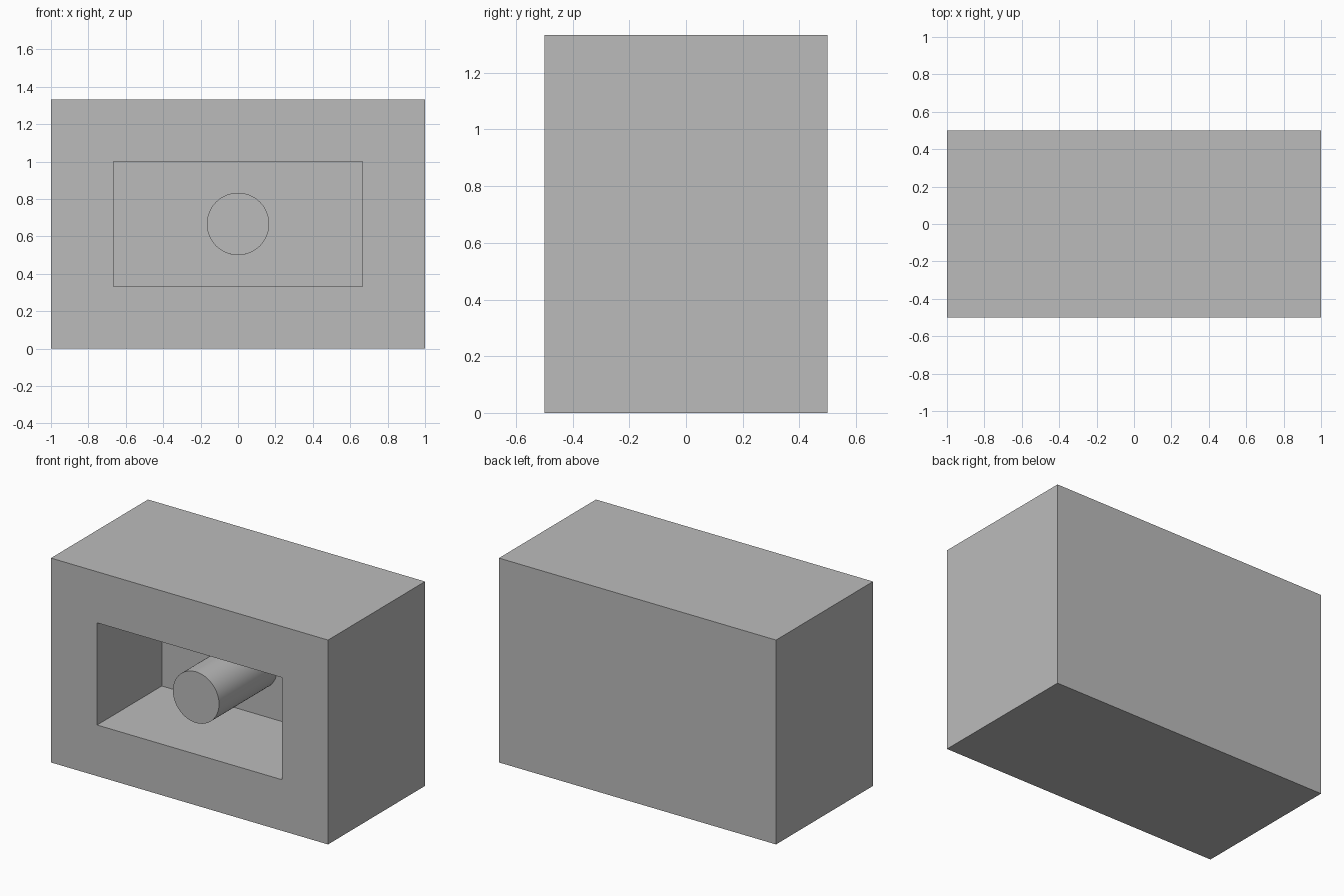
import bpy
import bmesh
from math import radians
from mathutils import Matrix

cube = bpy.data.objects.get("Cube")
if cube:
    bpy.data.objects.remove(cube, do_unlink=True)

# Overall proportions
WIDTH, DEPTH, HEIGHT = 2.0, 1.0, 4 / 3
BORDER = 1 / 3
RECESS = 2 / 3
PEG_RADIUS, PEG_LENGTH = 1 / 6, 0.6

# Single grey material
grey = bpy.data.materials.new("plain grey")
grey.use_nodes = True
colour = (0.5, 0.5, 0.5, 1)
grey.diffuse_color = colour
grey.node_tree.nodes["Principled BSDF"].inputs["Base Color"].default_value = colour


def add_object(name, bm):
    mesh = bpy.data.meshes.new(name)
    bm.to_mesh(mesh)
    bm.free()
    mesh.materials.append(grey)
    obj = bpy.data.objects.new(name, mesh)
    bpy.context.collection.objects.link(obj)
    return obj


# Housing: a block whose front face is inset and pushed back into a pocket
bm = bmesh.new()
bmesh.ops.create_cube(bm, size=1)
bmesh.ops.scale(bm, vec=(WIDTH, DEPTH, HEIGHT), verts=bm.verts)
bmesh.ops.translate(bm, vec=(0, 0, HEIGHT / 2), verts=bm.verts)
bm.normal_update()
front = min(bm.faces, key=lambda f: f.calc_center_median().y)
bmesh.ops.inset_region(bm, faces=[front], thickness=BORDER, use_even_offset=True)
pocket = bmesh.ops.extrude_discrete_faces(bm, faces=[front])["faces"][0]
bmesh.ops.translate(bm, vec=(0, RECESS, 0), verts=pocket.verts)
bmesh.ops.recalc_face_normals(bm, faces=bm.faces)
add_object("housing", bm)

# Peg: a round bar standing out from the back wall of the pocket
bm = bmesh.new()
bmesh.ops.create_cone(bm, cap_ends=True, segments=64, radius1=PEG_RADIUS,
                      radius2=PEG_RADIUS, depth=PEG_LENGTH)
back_wall = RECESS - DEPTH / 2
place = Matrix.Translation((0, back_wall - PEG_LENGTH / 2, HEIGHT / 2))
bmesh.ops.transform(bm, matrix=place @ Matrix.Rotation(radians(90), 4, "X"), verts=bm.verts)
peg = add_object("peg", bm)

bpy.ops.object.select_all(action="DESELECT")
peg.select_set(True)
bpy.context.view_layer.objects.active = peg
bpy.ops.object.shade_smooth_by_angle(angle=radians(30))
